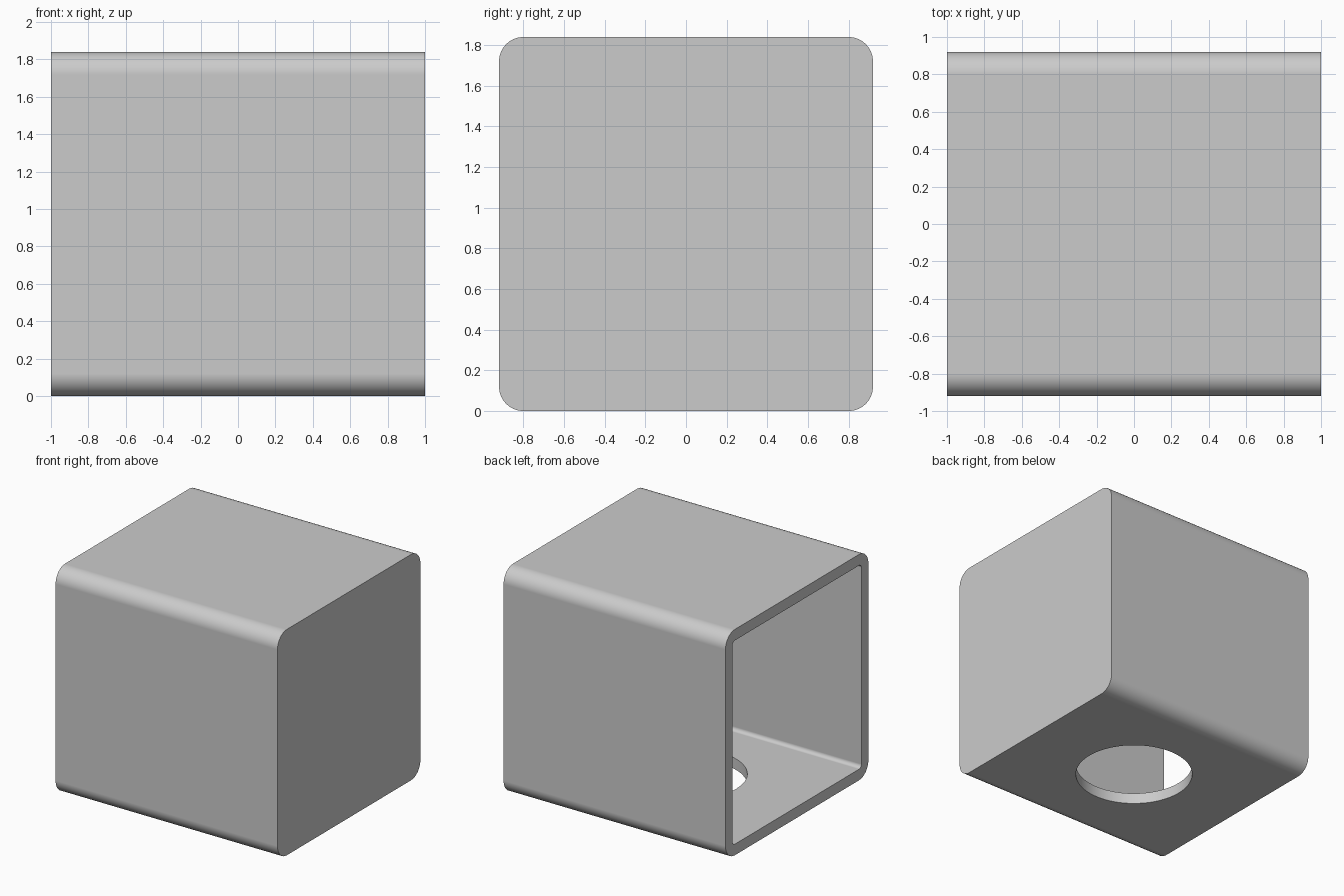
import bpy
import bmesh
import math

default_cube = bpy.data.objects.get("Cube")
if default_cube:
    bpy.data.objects.remove(default_cube, do_unlink=True)

LENGTH, SIDE, WALL, RADIUS, HOLE = 2.0, 1.84, 0.09, 0.12, 0.453

grey = bpy.data.materials.new("light grey")
grey.use_nodes = True
colour = (0.6, 0.6, 0.6, 1)
grey.diffuse_color = colour
grey.node_tree.nodes["Principled BSDF"].inputs["Base Color"].default_value = colour


def add_object(name, bm):
    mesh = bpy.data.meshes.new(name)
    bm.to_mesh(mesh)
    bm.free()
    mesh.materials.append(grey)
    obj = bpy.data.objects.new(name, mesh)
    bpy.context.collection.objects.link(obj)
    return obj


def rounded_bar(name, x_min, x_max, side, radius):
    """Square bar along x whose four long edges are rounded."""
    bm = bmesh.new()
    bmesh.ops.create_cube(bm, size=1)
    for v in bm.verts:
        v.co.x = x_max if v.co.x > 0 else x_min
        v.co.y *= side
        v.co.z = v.co.z * side + SIDE / 2
    long_edges = [e for e in bm.edges
                  if abs(e.verts[0].co.x - e.verts[1].co.x) > 0.5]
    bmesh.ops.bevel(bm, geom=long_edges, offset=radius, segments=8,
                    profile=0.5, affect='EDGES')
    return add_object(name, bm)


# Outer box, closed at +x
box = rounded_bar("box_shell", -LENGTH / 2, LENGTH / 2, SIDE, RADIUS)

# Hollow, open at -x
hollow = rounded_bar("hollow_cutter", -LENGTH, LENGTH / 2 - WALL,
                     SIDE - 2 * WALL, RADIUS - WALL)

# Round hole through the floor
bm = bmesh.new()
bmesh.ops.create_cone(bm, cap_ends=True, segments=64, radius1=HOLE,
                      radius2=HOLE, depth=0.6)
hole = add_object("floor_hole_cutter", bm)

bpy.context.view_layer.objects.active = box
box.select_set(True)
for cutter in (hollow, hole):
    cutter.hide_render = True
    cut = box.modifiers.new(cutter.name, 'BOOLEAN')
    cut.operation = 'DIFFERENCE'
    cut.solver = 'EXACT'
    cut.object = cutter
    bpy.ops.object.modifier_apply(modifier=cut.name)
    bpy.data.objects.remove(cutter, do_unlink=True)

# Smooth rounded edges, flat panels
bpy.ops.object.shade_smooth_by_angle(angle=math.radians(30))
normals = box.modifiers.new("panel_normals", 'WEIGHTED_NORMAL')
normals.keep_sharp = True
